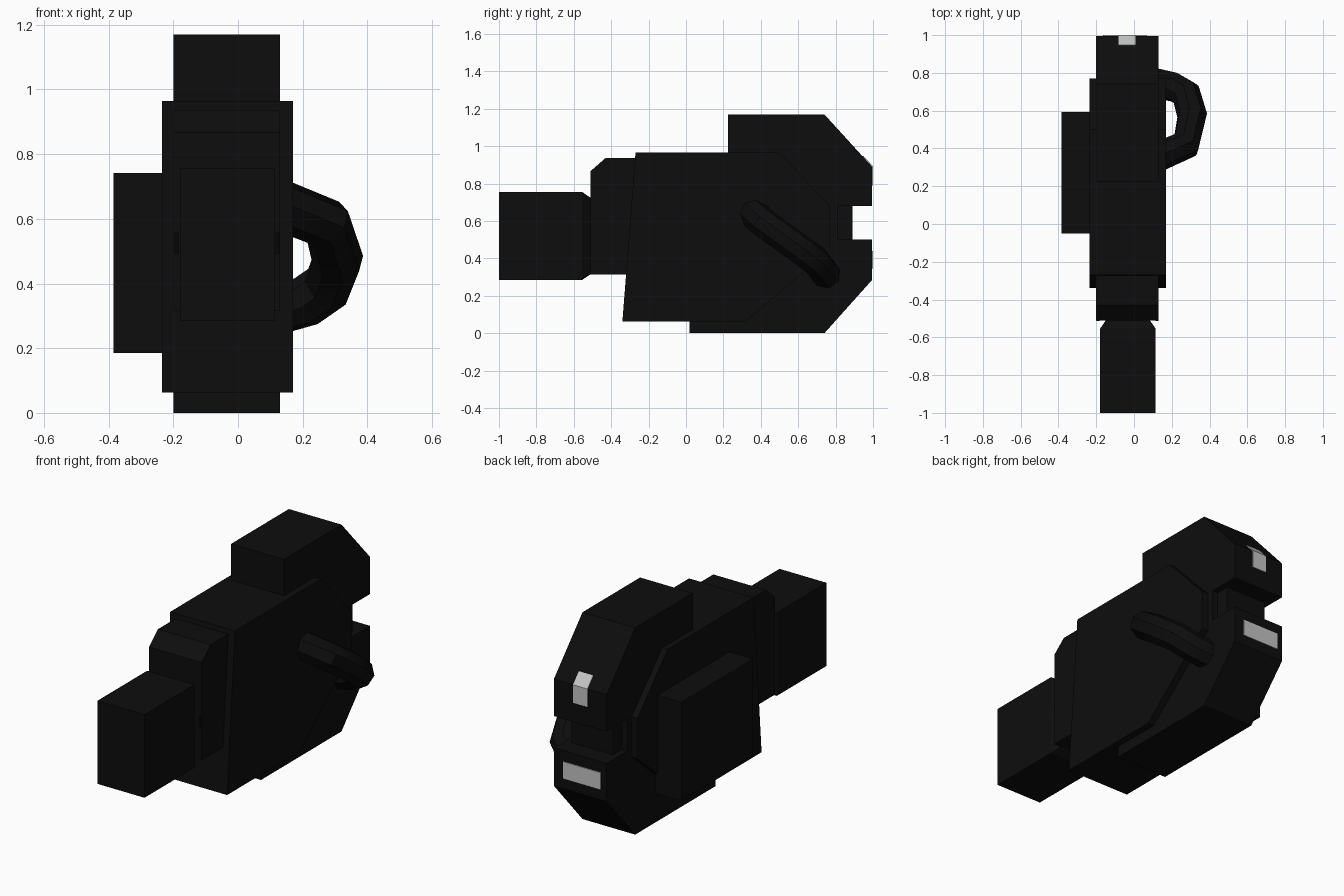
import bpy, bmesh
from mathutils import Vector

if "Cube" in bpy.data.objects:
    bpy.data.objects.remove(bpy.data.objects["Cube"])


def material(name, value):
    m = bpy.data.materials.new(name)
    m.diffuse_color = (value, value, value, 1)
    m.use_nodes = True
    m.node_tree.nodes["Principled BSDF"].inputs["Base Color"].default_value = m.diffuse_color
    return m


BLACK = material("matte black", 0.004)
DARK = material("deep black", 0.0015)
SILVER = material("silver", 0.55)


def finish(bm, name, mat):
    bmesh.ops.recalc_face_normals(bm, faces=bm.faces)
    me = bpy.data.meshes.new(name)
    bm.to_mesh(me)
    bm.free()
    ob = bpy.data.objects.new(name, me)
    me.materials.append(mat)
    bpy.context.collection.objects.link(ob)
    return ob


def extrude_side(name, profile, x0, x1, mat=BLACK):
    """Extrude a closed (y, z) outline from x0 to x1."""
    bm = bmesh.new()
    face = bm.faces.new([bm.verts.new((x0, y, z)) for y, z in profile])
    out = bmesh.ops.extrude_face_region(bm, geom=[face])
    for v in out["geom"]:
        if isinstance(v, bmesh.types.BMVert):
            v.co.x = x1
    return finish(bm, name, mat)


def box(name, x0, x1, y0, y1, z0, z1, mat=BLACK):
    return extrude_side(name, [(y0, z0), (y1, z0), (y1, z1), (y0, z1)], x0, x1, mat)


# Rear core: chamfered upper and lower arms around a notch
extrude_side("rear_core", [
    (0.02, 0), (0.74, 0), (0.995, 0.285), (0.995, 0.5), (0.81, 0.5),
    (0.81, 0.68), (0.995, 0.68), (0.995, 0.89), (0.74, 1.17),
    (0.225, 1.17), (0.225, 0.5), (0.02, 0.5)], -0.2, 0.13)
box("notch_block", -0.165, 0.095, 0.7, 0.89, 0.45, 0.72)

# Wide main body with sloped front and tapered rear
extrude_side("main_body", [
    (-0.34, 0.063), (0.32, 0.063), (0.77, 0.45), (0.77, 0.68),
    (0.5, 0.965), (-0.27, 0.965)], -0.235, 0.17)

# Box on the left side
box("side_box", -0.385, -0.22, -0.05, 0.592, 0.185, 0.742)

# Front housing with chamfered top edge
extrude_side("front_housing", [
    (-0.51, 0.315), (-0.2, 0.315), (-0.2, 0.937), (-0.43, 0.937),
    (-0.51, 0.867)], -0.2, 0.13)
for x in (-0.19, 0.122):
    box("housing_mark", x - 0.008, x + 0.008, -0.514, -0.505, 0.49, 0.56, DARK)

# Lens block tapering into the housing
bm = bmesh.new()
rings = []
for y, inset in ((-1, 0), (-0.555, 0), (-0.505, 0.034)):
    x0, x1, z0, z1 = -0.18 + inset, 0.115 - inset, 0.285 + inset, 0.755 - inset
    rings.append([bm.verts.new(c) for c in
                  ((x0, y, z0), (x1, y, z0), (x1, y, z1), (x0, y, z1))])
for a, b in zip(rings, rings[1:]):
    for i in range(4):
        j = (i + 1) % 4
        bm.faces.new((a[i], a[j], b[j], b[i]))
bm.faces.new(rings[0])
bm.faces.new(rings[-1])
finish(bm, "lens_block", BLACK)

# Slanted loop handle on the right side
cu = bpy.data.curves.new("handle", "CURVE")
cu.dimensions = "3D"
cu.bevel_depth = 0.08
cu.bevel_resolution = 2
cu.use_fill_caps = True
path = [(0.10, 0.345, 0.655), (0.275, 0.42, 0.585), (0.308, 0.575, 0.475),
        (0.275, 0.69, 0.39), (0.21, 0.725, 0.345), (0.10, 0.75, 0.315)]
sp = cu.splines.new("POLY")
sp.points.add(len(path) - 1)
for p, c in zip(sp.points, path):
    p.co = (*c, 1)
tube = bpy.data.objects.new("handle_path", cu)
bpy.context.collection.objects.link(tube)
bpy.context.view_layer.update()
me = bpy.data.meshes.new_from_object(tube.evaluated_get(bpy.context.evaluated_depsgraph_get()))
bpy.data.objects.remove(tube)
handle = bpy.data.objects.new("handle", me)
me.materials.clear()
me.materials.append(BLACK)
bpy.context.collection.objects.link(handle)
bpy.context.view_layer.objects.active = handle
handle.select_set(True)
bpy.ops.object.shade_smooth_by_angle(angle=0.7)

# Silver latch bent over the upper rear edge
extrude_side("upper_latch", [
    (0.99, 0.79), (1.0, 0.79), (1.0, 0.892), (0.948, 0.949),
    (0.94, 0.942), (0.99, 0.887)], -0.083, 0.007, SILVER)

# Silver plate on the lower rear face
box("lower_plate", -0.165, 0.07, 0.992, 1.0, 0.345, 0.44, SILVER)
